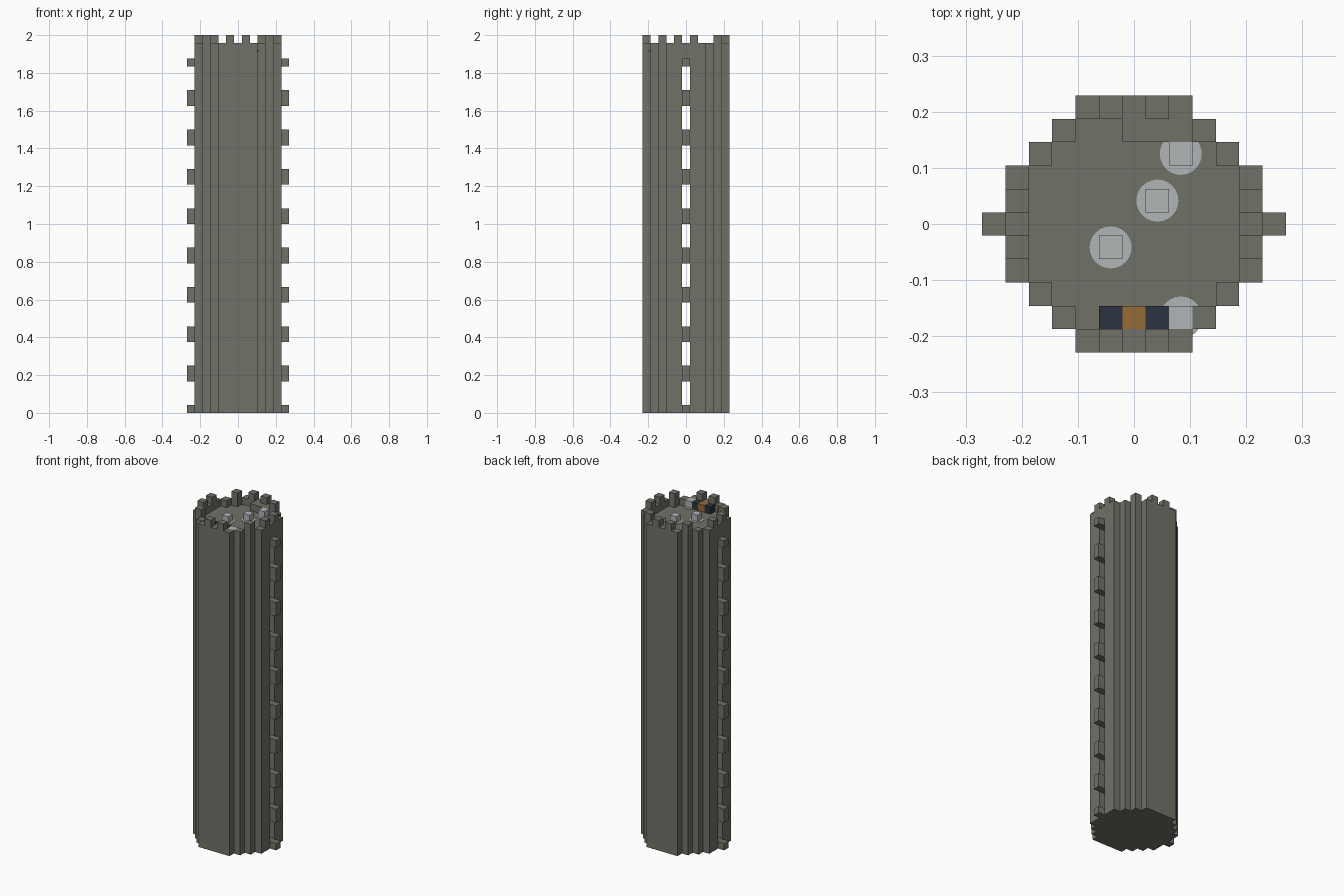
import bpy
import bmesh

U = 2 / 48  # one block

if "Cube" in bpy.data.objects:
    bpy.data.objects.remove(bpy.data.objects["Cube"], do_unlink=True)


def material(name, rgb):
    m = bpy.data.materials.new(name)
    m.use_nodes = True
    color = (*rgb, 1)
    m.diffuse_color = color
    bsdf = next(n for n in m.node_tree.nodes if n.type == "BSDF_PRINCIPLED")
    bsdf.inputs["Base Color"].default_value = color
    bsdf.inputs["Roughness"].default_value = 0.9
    return m


STONE = material("grey_stone", (0.16, 0.17, 0.14))
PALE = material("pale_stone", (0.44, 0.46, 0.47))
NAVY = material("dark_blue", (0.025, 0.033, 0.052))
OCHRE = material("ochre", (0.29, 0.145, 0.036))


def finish(bm, name, mat):
    bmesh.ops.scale(bm, vec=(U, U, U), verts=bm.verts)
    bmesh.ops.recalc_face_normals(bm, faces=bm.faces)
    mesh = bpy.data.meshes.new(name)
    bm.to_mesh(mesh)
    bm.free()
    mesh.materials.append(mat)
    ob = bpy.data.objects.new(name, mesh)
    bpy.context.collection.objects.link(ob)
    return ob


def add_box(bm, x0, x1, y0, y1, z0, z1):
    verts = bmesh.ops.create_cube(bm, size=1)["verts"]
    bmesh.ops.scale(bm, vec=(x1 - x0, y1 - y0, z1 - z0), verts=verts)
    bmesh.ops.translate(bm, vec=((x0 + x1) / 2, (y0 + y1) / 2, (z0 + z1) / 2), verts=verts)


def blocks(name, cells, z, mat):
    """Unit blocks centred on grid cells, resting at height z."""
    bm = bmesh.new()
    for x, y in cells:
        add_box(bm, x - .5, x + .5, y - .5, y + .5, z, z + 1)
    return finish(bm, name, mat)


def prism(name, outline, z0, z1, mat):
    bm = bmesh.new()
    face = bm.faces.new([bm.verts.new((x, y, z0)) for x, y in outline])
    top = bmesh.ops.extrude_face_region(bm, geom=[face])["geom"]
    bmesh.ops.translate(bm, vec=(0, 0, z1 - z0),
                        verts=[g for g in top if isinstance(g, bmesh.types.BMVert)])
    return finish(bm, name, mat)


def half_path(r, first):
    """Stepped arc from +x over +y to -x."""
    path = [(r, .5), (r, first)]
    for i in range(1, 4):
        path += [(r - i, first + i - 1), (r - i, first + i)]
    return path + [(-x, y) for x, y in reversed(path)]


# Hollow body: two stepped shells leaving a slit on each side
outer = half_path(5.5, 2.5)
shell = outer + half_path(4.5, 1.5)[::-1]
prism("back_wall", shell, 1, 45, STONE)
prism("front_wall", [(x, -y) for x, y in shell], 1, 45, STONE)

# Base and roof slabs
full = outer + [(-x, -y) for x, y in outer]
prism("base_slab", full, 0, 1, STONE)
prism("roof_slab", full, 45, 46, STONE)

# Projecting rungs on both sides
bm = bmesh.new()
for s in (-1, 1):
    add_box(bm, *sorted((s * 5.5, s * 6.5)), -.5, .5, 0, 1)
    for z in range(4, 45, 5):
        add_box(bm, *sorted((s * 4.5, s * 6.5)), -.5, .5, z, min(z + 2, 45))
finish(bm, "side_rungs", STONE)

# Parapet ring and battlements
ring = [(x, y) for x in range(-2, 3) for y in (-5, 5)]
ring += [(x, y) for x in (-5, 5) for y in range(-2, 3)]
ring += [(sx * a, sy * (7 - a)) for a in (3, 4) for sx in (-1, 1) for sy in (-1, 1)]
blocks("parapet", ring, 46, STONE)
merlons = [(x, y) for s in (-1, 1) for x, y in
           ((s, 5), (s, -5), (5 * s, 1), (5 * s, -1), (3 * s, 4), (4 * s, -3))]
blocks("battlements", merlons, 47, STONE)

# Roof furnishings
blocks("back_bench", [(x, 4) for x in range(3)], 46, STONE)
blocks("dark_chests", [(-1, -4), (1, -4)], 46, NAVY)
blocks("ochre_chest", [(0, -4)], 46, OCHRE)
lamps = [(-1, -1), (1, 1), (2, 3), (2, -4)]
blocks("pale_blocks", lamps, 46, PALE)

# Pale round patches on the floor under the blocks
bm = bmesh.new()
for x, y in lamps:
    verts = bmesh.ops.create_cone(bm, cap_ends=True, segments=24, radius1=.9,
                                  radius2=.9, depth=.06)["verts"]
    bmesh.ops.translate(bm, vec=(x, y, 46.03), verts=verts)
finish(bm, "floor_patches", PALE)
